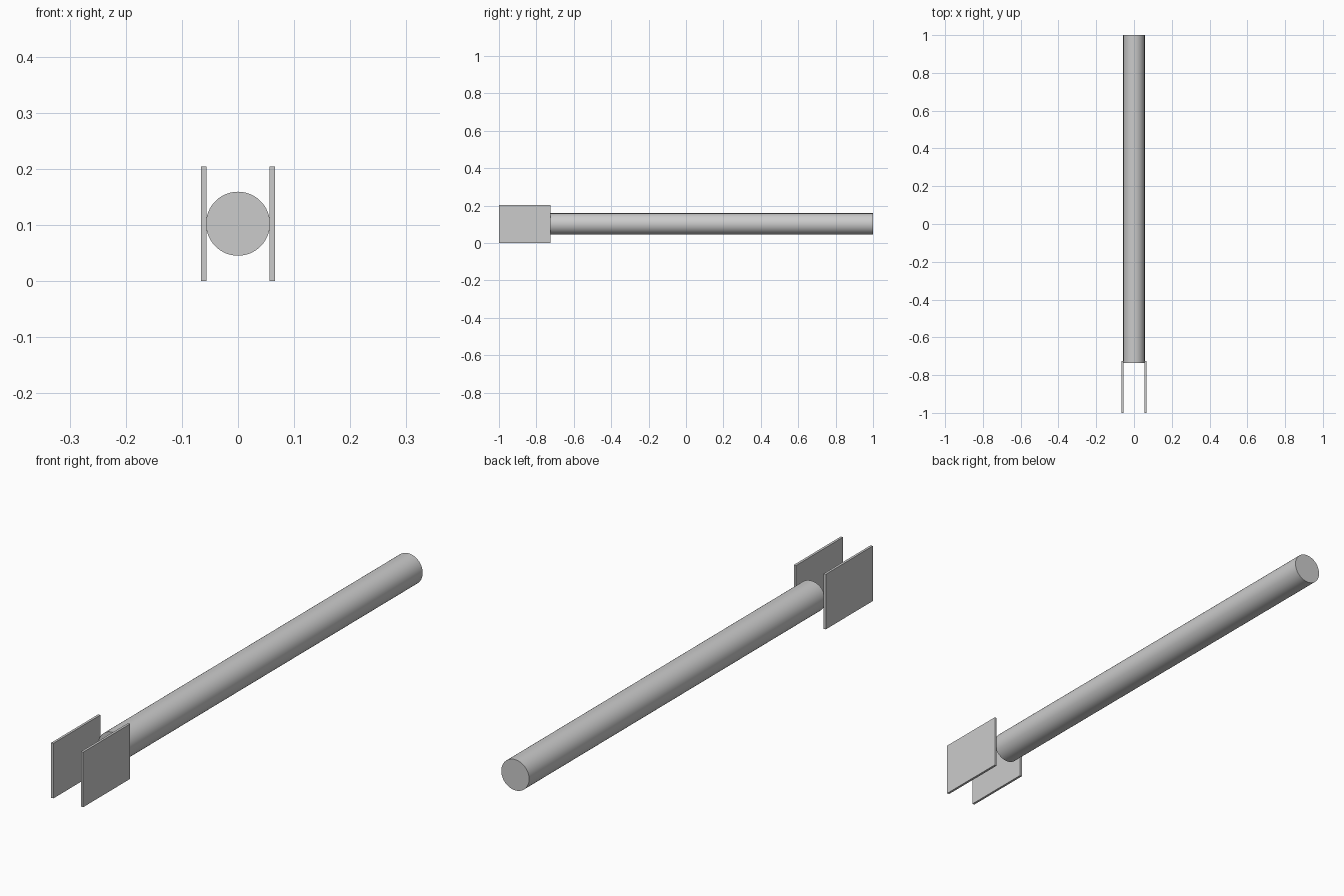
import bpy
import math

cube = bpy.data.objects.get("Cube")
if cube:
    bpy.data.objects.remove(cube, do_unlink=True)

grey = bpy.data.materials.new("plain grey")
grey.use_nodes = True
colour = (0.6, 0.6, 0.6, 1)
grey.diffuse_color = colour
grey.node_tree.nodes["Principled BSDF"].inputs["Base Color"].default_value = colour

MID_Z = 0.102          # height of the rod axis
ROD_RADIUS = 0.057
ROD_START, ROD_END = -0.735, 1.0
PLATE_SIZE = (0.009, 0.275, 0.204)

# Round rod lying front to back
bpy.ops.mesh.primitive_cylinder_add(
    vertices=64, radius=ROD_RADIUS, depth=ROD_END - ROD_START,
    location=(0, (ROD_START + ROD_END) / 2, MID_Z),
    rotation=(math.pi / 2, 0, 0))
rod = bpy.context.object
rod.name = "rod"
rod.data.materials.append(grey)
bpy.ops.object.shade_smooth_by_angle(angle=math.radians(30))

# Pair of flat fork plates at the front end
for name, side in (("left_plate", 1), ("right_plate", -1)):
    bpy.ops.mesh.primitive_cube_add(
        size=1, location=(side * 0.061, -1 + PLATE_SIZE[1] / 2, MID_Z))
    plate = bpy.context.object
    plate.name = name
    plate.scale = PLATE_SIZE
    bpy.ops.object.transform_apply(location=False, rotation=False, scale=True)
    plate.data.materials.append(grey)
